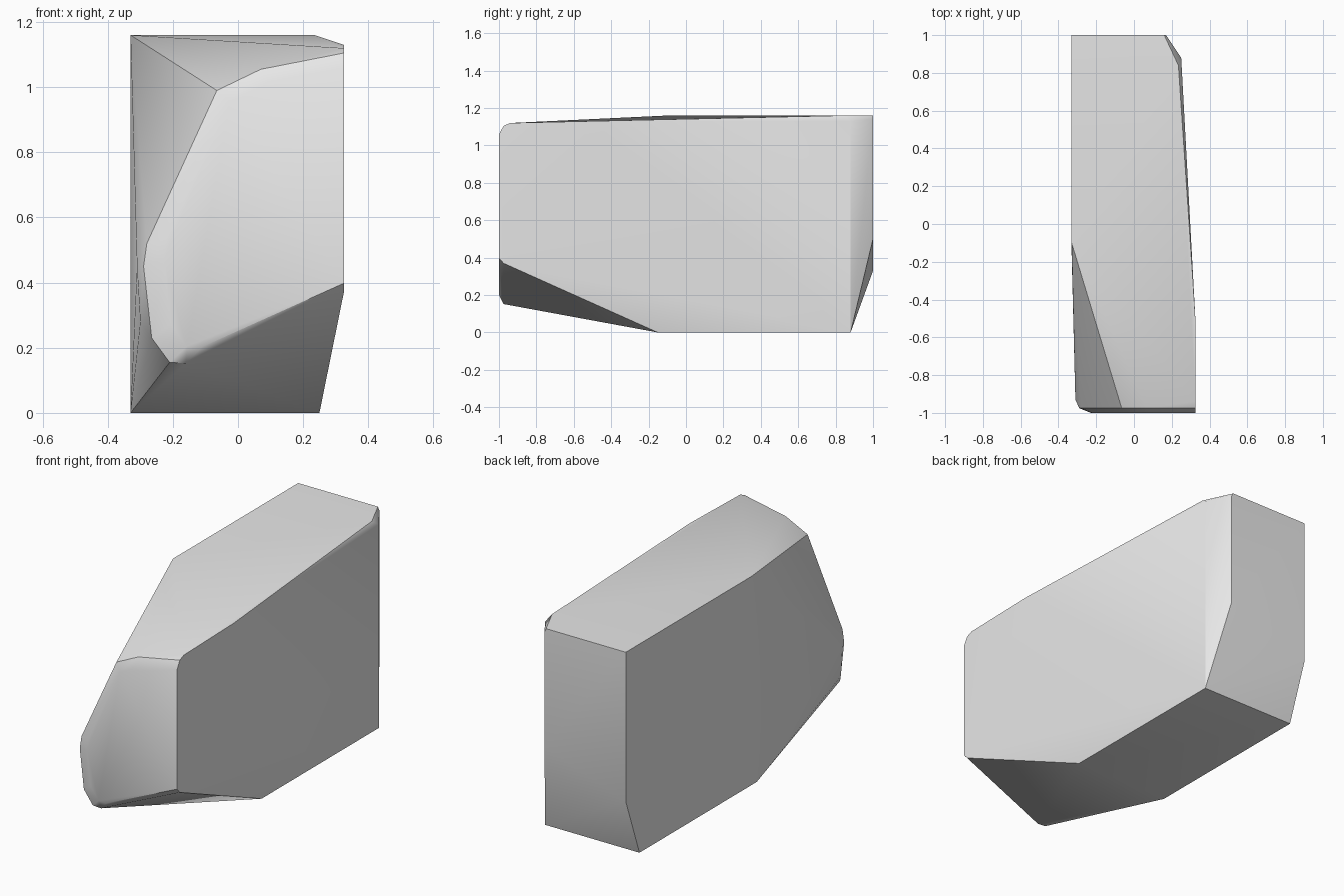
import bpy
import bmesh
import math

# Remove the default object
default_cube = bpy.data.objects.get("Cube")
if default_cube:
    bpy.data.objects.remove(default_cube, do_unlink=True)


def make_material(name, colour):
    material = bpy.data.materials.new(name)
    material.use_nodes = True
    material.diffuse_color = colour
    material.node_tree.nodes["Principled BSDF"].inputs["Base Color"].default_value = colour
    return material


def at_depth(profile, y):
    """Place an (x, z) profile at one depth."""
    return [(x, y, z) for x, z in profile]


def inset(profile, centre, factor):
    """Shrink an (x, z) profile towards a centre point."""
    cx, cz = centre
    return [(cx + (x - cx) * factor, cz + (z - cz) * factor) for x, z in profile]


def convex_block(name, points, material):
    """Wrap a set of corner points in a convex chiselled block."""
    bm = bmesh.new()
    for point in points:
        bm.verts.new(point)
    hull = bmesh.ops.convex_hull(bm, input=bm.verts[:])
    unused = {g for g in hull["geom_interior"] + hull["geom_unused"]
              if isinstance(g, bmesh.types.BMVert)}
    bmesh.ops.delete(bm, geom=list(unused), context="VERTS")
    bmesh.ops.dissolve_limit(bm, angle_limit=math.radians(0.5),
                             verts=bm.verts[:], edges=bm.edges[:])
    bmesh.ops.recalc_face_normals(bm, faces=bm.faces[:])
    mesh = bpy.data.meshes.new(name)
    bm.to_mesh(mesh)
    bm.free()
    mesh.materials.append(material)
    block = bpy.data.objects.new(name, mesh)
    bpy.context.scene.collection.objects.link(block)
    return block


# Main dimensions
left, right, narrow = -0.33, 0.325, 0.25
front, back, heel = -1.0, 1.0, 0.88
top = 1.16

# Front face outline and its rounded rim
front_profile = [(-0.065, 0.99), (0.07, 1.055), (right, 1.105), (right, 0.37),
                 (-0.16, 0.152), (-0.21, 0.155), (-0.265, 0.23),
                 (-0.29, 0.45), (-0.28, 0.52)]
front_rim = at_depth(front_profile, front + 0.025)
front_face = at_depth(inset(front_profile, (right, 0.65), 0.9), front)

# Shoulder where the front rim turns into the flat side
shoulder = at_depth([(-0.31, 0.45), (-0.3, 0.28)], front + 0.07)

# Flat underside
underside = [(x, y, 0) for x in (left, narrow) for y in (-0.15, heel)]

# Back face with its cut lower edge and corner
back_face = at_depth([(left, top), (left, 0.33), (0.16, top),
                      (0.17, 1.14), (0.17, 0.5)], back)

# Upper edges
upper_edge = [(left, -0.1, top), (right, -0.5, 1.13), (right, -0.94, 1.12),
              (0.235, 0.84, top), (narrow, heel, 1.13)]

stone = make_material("stone grey", (0.8, 0.8, 0.8, 1))
rock = convex_block("rock", front_rim + front_face + shoulder + underside
                    + back_face + upper_edge, stone)

# Smooth the shallow creases, keep the chiselled edges
bpy.ops.object.select_all(action="DESELECT")
rock.select_set(True)
bpy.context.view_layer.objects.active = rock
bpy.ops.object.shade_smooth_by_angle(angle=math.radians(30))
